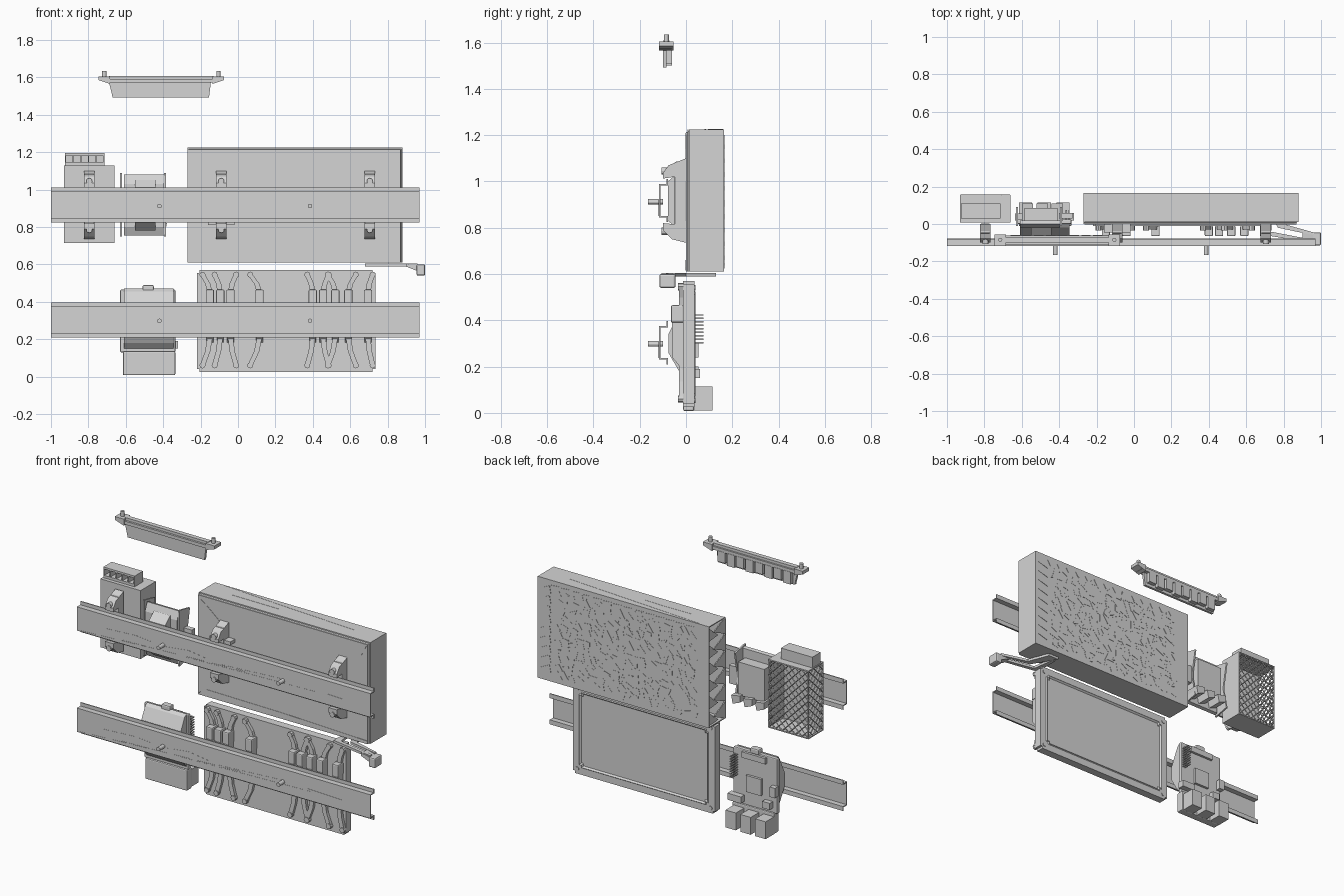
import bpy, bmesh, math, random
from mathutils import Vector

random.seed(4)
grey = bpy.data.materials.new("light grey")
grey.diffuse_color = (0.66, 0.66, 0.66, 1)


def finish(name, bm):
    bmesh.ops.recalc_face_normals(bm, faces=bm.faces)
    me = bpy.data.meshes.new(name)
    bm.to_mesh(me)
    bm.free()
    me.materials.append(grey)
    ob = bpy.data.objects.new(name, me)
    bpy.context.collection.objects.link(ob)
    return ob


def add_box(bm, x0, x1, y0, y1, z0, z1):
    for v in bmesh.ops.create_cube(bm, size=1)["verts"]:
        v.co = Vector(((x0 + x1) / 2 + v.co.x * (x1 - x0), (y0 + y1) / 2 + v.co.y * (y1 - y0),
                       (z0 + z1) / 2 + v.co.z * (z1 - z0)))


def boxes(name, items, bevel=0):
    bm = bmesh.new()
    for it in items:
        add_box(bm, *it)
    ob = finish(name, bm)
    if bevel:
        m = ob.modifiers.new("bevel", "BEVEL")
        m.width, m.segments = bevel, 2
    return ob


def add_prism(bm, pts, axis, a, b):
    """Extrude a 2D outline along an axis: x takes (y,z), y takes (x,z), z takes (x,y)."""
    def place(p, t):
        return {"x": (t, p[0], p[1]), "y": (p[0], t, p[1]), "z": (p[0], p[1], t)}[axis]
    lo = [bm.verts.new(place(p, a)) for p in pts]
    hi = [bm.verts.new(place(p, b)) for p in pts]
    bm.faces.new(lo)
    bm.faces.new(hi[::-1])
    for i in range(len(pts)):
        j = (i + 1) % len(pts)
        bm.faces.new((lo[i], lo[j], hi[j], hi[i]))


def prisms(name, items):
    bm = bmesh.new()
    for it in items:
        add_prism(bm, *it)
    return finish(name, bm)


def circle(cx, cy, r, n=12):
    return [(cx + r * math.cos(math.tau * i / n), cy + r * math.sin(math.tau * i / n)) for i in range(n)]


def mounting_rail(zc, label):
    # hat-shaped rail: web, two legs and two lips facing back
    boxes(label + "_rail", [(-1, 0.97, -0.117, -0.110, zc - 0.072, zc + 0.072)] +
          [(-1, 0.97, -0.117, -0.078, zc + s * 0.069 - 0.003, zc + s * 0.069 + 0.003) for s in (-1, 1)] +
          [(-1, 0.97, -0.084, -0.078, zc + s * 0.081 - 0.012, zc + s * 0.081 + 0.012) for s in (-1, 1)])
    # thin slot slivers on the web
    slots = [[(-0.98, -0.066), (0.35, -0.010), (-0.3, -0.034)], [(-0.82, -0.008), (-0.6, 0.004), (-0.5, -0.006)],
             [(-0.4, -0.010), (-0.25, 0.008), (-0.12, -0.010)], [(-0.05, -0.02), (0.38, 0.004), (0.78, -0.01)],
             [(-0.7, -0.048), (0.6, -0.014), (0.2, -0.03)]]
    prisms(label + "_rail_slots", [([(x, zc + z) for x, z in s], "y", -0.118, -0.116) for s in slots])
    # mounting screws
    for x in (-0.42, 0.385):
        prisms(label + "_rail_screw", [(circle(x, zc - 0.005, 0.012), "y", -0.165, -0.10)])


mounting_rail(0.917, "upper")
mounting_rail(0.303, "lower")

# large power unit: shell, open on the left
x0, x1, z0, z1 = -0.27, 0.88, 0.61, 1.225
bm = bmesh.new()
add_box(bm, x0, x1, 0.0, 0.165, z0, z1)
edges = [e for e in bm.edges if all(v.co.y < 0.01 for v in e.verts) and
         (all(v.co.x > 0 for v in e.verts) or all(v.co.z > 1 for v in e.verts))]
bmesh.ops.bevel(bm, geom=edges, offset=0.012, segments=3, affect="EDGES")
bmesh.ops.delete(bm, geom=[f for f in bm.faces if f.calc_center_median().x < x0 + 0.001], context="FACES")
finish("power_unit_shell", bm).modifiers.new("wall", "SOLIDIFY").thickness = 0.008
# triangular vent teeth down the open side
step = (z1 - z0) / 6
prisms("vent_teeth", [([(0.006, z0 + i * step), (0.006, z0 + (i + 1) * step), (0.12, z0 + (i + 0.5) * step)],
                       "x", x0, x0 + 0.006) for i in range(6)] +
       [([(0.16, z0 + i * step), (0.16, z0 + (i + 0.9) * step), (0.06, z0 + (i + 0.1) * step)],
         "x", x0 + 0.012, x0 + 0.018) for i in range(6)])
# ragged perforation plates on the back
tris = []
for i in range(20):
    for j in range(11):
        c = (-0.16 + i * 0.047 + random.uniform(-.015, .015), 0.67 + j * 0.048 + random.uniform(-.015, .015))
        a = random.uniform(0, math.tau)
        tris.append(([(c[0] + r * math.cos(a + t), c[1] + r * math.sin(a + t))
                      for r, t in ((0.034, 0), (0.02, 1.6), (0.028, 3.6))], "y", 0.164, 0.166 + random.random() * .001))
prisms("back_perforations", tris)
prisms("back_edge_teeth", [([(0.79, 0.66 + i * 0.06), (0.86, 0.68 + i * 0.06), (0.80, 0.71 + i * 0.06)],
                            "y", 0.164, 0.167) for i in range(9)] +
       [([(-0.18 + i * 0.07, 1.20), (-0.12 + i * 0.07, 1.195), (-0.14 + i * 0.07, 1.165)], "y", 0.164, 0.167)
        for i in range(14)])
# fine creases on the front and top
prisms("front_creases", [([(-0.26, 1.20), (-0.12, 1.09), (-0.20, 1.157)], "y", -0.002, 0.002),
                         ([(-0.265, 0.615), (-0.225, 0.66), (-0.235, 0.655)], "y", -0.002, 0.002),
                         ([(-0.21, 0.654), (0.87, 0.63), (0.3, 0.648)], "y", -0.002, 0.002),
                         ([(0.82, 1.17), (0.865, 1.21), (0.83, 1.14)], "y", -0.002, 0.002)])
prisms("top_creases", [([(-0.2, 0.16), (0.72, 0.095), (0.2, 0.128)], "z", z1 - 0.002, z1 + 0.001),
                       ([(-0.1, 0.083), (0.22, 0.081), (0.1, 0.086)], "z", z1 - 0.002, z1 + 0.001)])

# rail clips for the two upper units
for x in (-0.795, -0.09, 0.705):
    w = 0.028
    boxes("upper_clip_body", [(x - w, x + w, -0.05, 0.002, 0.755, 1.085)], 0.006)
    prisms("upper_clip_hooks", [
        ([(-0.05, 1.02), (-0.10, 1.012), (-0.10, 1.035), (-0.075, 1.07), (0, 1.10), (0, 1.0)], "x", x - w, x + w),
        ([(-0.05, 0.815), (-0.10, 0.82), (-0.10, 0.79), (-0.06, 0.75), (0, 0.735), (0, 0.83)], "x", x - w, x + w),
        (circle(x, 1.045, 0.016), "y", -0.106, -0.05), (circle(x, 0.785, 0.016), "y", -0.106, -0.05)])
boxes("clip_side_arm", [(-0.16, -0.02, -0.045, 0, 0.99, 1.01), (-0.16, -0.02, -0.045, 0, 0.81, 0.83)])

# small power unit, hollow behind a lattice cage
boxes("small_power_body", [(-0.93, -0.66, 0.008, 0.016, 0.715, 1.13), (-0.668, -0.66, 0.01, 0.155, 0.715, 1.13),
                           (-0.93, -0.66, 0.01, 0.155, 1.122, 1.13), (-0.93, -0.66, 0.01, 0.155, 0.715, 0.722)])


def lattice(name, origin, u, v, nu, nv):
    """Panel of diamond cells turned into a wire cage."""
    bm = bmesh.new()
    bmesh.ops.create_grid(bm, x_segments=nu, y_segments=nv, size=0.5)
    bmesh.ops.poke(bm, faces=bm.faces[:])
    bmesh.ops.dissolve_edges(bm, edges=[e for e in bm.edges if len(e.link_faces) == 2 and
                             (abs(e.verts[0].co.x - e.verts[1].co.x) < 1e-4 or
                              abs(e.verts[0].co.y - e.verts[1].co.y) < 1e-4)], use_verts=False)
    o, u, v = Vector(origin), Vector(u), Vector(v)
    for p in bm.verts:
        p.co = o + u * (p.co.x + 0.5) + v * (p.co.y + 0.5)
    m = finish(name, bm).modifiers.new("wire", "WIREFRAME")
    m.thickness = 0.009
    m.use_even_offset = False


lattice("back_cage", (-0.928, 0.152, 0.718), (0.265, 0, 0), (0, 0, 0.408), 6, 9)
lattice("side_cage", (-0.927, 0.01, 0.718), (0, 0.142, 0), (0, 0, 0.408), 3, 9)
# screw terminals on top
boxes("terminal_block", [(-0.925, -0.715, 0.03, 0.11, 1.125, 1.145), (-0.925, -0.715, 0.085, 0.11, 1.14, 1.185),
                         (-0.925, -0.715, 0.03, 0.11, 1.183, 1.195)] +
      [(-0.925 + i * 0.0408, -0.919 + i * 0.0408, 0.03, 0.11, 1.14, 1.19) for i in range(6)])

# converter between the two power units
prisms("converter_body", [([(-0.02, 0.80), (0.0, 0.755), (0.02, 0.76), (0.02, 1.075), (0.0, 1.08), (-0.02, 1.03)],
                           "x", -0.61, -0.395)])
boxes("converter_block", [(-0.585, -0.41, 0.015, 0.085, 0.82, 1.02), (-0.40, -0.33, 0.03, 0.06, 0.86, 0.97)])
# flared side fins and standing top lugs
prisms("converter_fins", [([(-0.01, 0.75), (0.09, 0.77), (0.06, 0.91), (0.09, 1.07), (-0.01, 1.09)], "x", a, a + 0.01)
                          for a in (-0.63, -0.395)] +
       [([(a, 0.79), (a + 0.05, 0.77), (a + 0.06, 0.82), (a, 0.83)], "y", 0.02, 0.11) for a in (-0.60, -0.52, -0.44)])
prisms("converter_clip", [([(-0.02, 0.78), (-0.078, 0.83), (-0.078, 1.0), (-0.02, 1.05)], "x", -0.55, -0.44)])

# display panel, with a raised rim and recessed screen on the back
X0, X1, Z0, Z1 = -0.22, 0.735, 0.025, 0.57
bm = bmesh.new()
add_box(bm, X0, X1, -0.012, 0.036, Z0, Z1)
bmesh.ops.bevel(bm, geom=[e for e in bm.edges if abs(e.verts[0].co.y - e.verts[1].co.y) > 0.03],
                offset=0.015, segments=2, affect="EDGES")
bm.normal_update()
back = [f for f in bm.faces if f.normal.y > 0.9]
for thick, depth in ((0.06, 0), (0.006, 0.005), (0.012, -0.01)):
    bmesh.ops.inset_region(bm, faces=back, thickness=thick, depth=depth)
finish("display_panel", bm)
# corner screws on the panel back
prisms("panel_screws", [(circle(x, z, 0.012), "y", 0.03, 0.04)
                        for x in (X0 + 0.03, X1 - 0.03) for z in (Z0 + 0.03, Z1 - 0.03)])
# bent cable legs and blocks on the panel front
for x, lean in ((-0.15, -0.04), (-0.095, -0.03), (-0.04, 0.03), (0.115, -0.05), (0.40, -0.03),
                (0.455, 0.03), (0.52, -0.04), (0.59, 0.04), (0.695, 0.025)):
    boxes("panel_connector", [(x - 0.022, x + 0.022, -0.065, -0.01, 0.39, 0.465)], 0.006)
    prisms("panel_connector_lower", [([(-0.01, 0.18), (-0.06, 0.24), (-0.06, 0.40), (-0.01, 0.40)],
                                      "x", x - 0.018, x + 0.018)])
    legs = []
    for top, end in ((0.45, 0.545), (0.21, 0.06)):
        mid = (top + end) / 2
        for pa, pb in (((x, top), (x + lean * 0.3, mid)), ((x + lean * 0.3, mid), (x + lean, end))):
            legs.append(([(pa[0] - 0.014, pa[1]), (pa[0] + 0.014, pa[1]), (pb[0] + 0.014, pb[1]),
                          (pb[0] - 0.014, pb[1])], "y", -0.03, -0.01))
        legs.append((circle(x + lean, end, 0.016, 8), "y", -0.034, -0.01))
    prisms("panel_legs", legs)

# controller board with its front housing
boxes("controller_board", [(-0.63, -0.335, 0.0, 0.025, 0.13, 0.465),
                           (-0.615, -0.335, -0.012, 0.035, 0.008, 0.135)], 0.006)
prisms("controller_housing", [([(0.0, 0.15), (-0.03, 0.18), (-0.076, 0.26), (-0.076, 0.34), (-0.02, 0.455),
                                (0.0, 0.47)], "x", -0.61, -0.345)])
boxes("controller_top_lug", [(-0.51, -0.45, -0.01, 0.03, 0.455, 0.49)], 0.008)
# port boxes at the foot
boxes("port_boxes", [(c - 0.035, c + 0.035, 0.03, 0.115, 0.01, 0.115) for c in (-0.58, -0.48, -0.38)])
# chips, pins and edge sockets
boxes("board_chips", [(-0.53, -0.43, 0.02, 0.04, 0.22, 0.32), (-0.60, -0.55, 0.02, 0.055, 0.16, 0.20),
                      (-0.41, -0.32, 0.02, 0.06, 0.15, 0.19), (-0.635, -0.60, 0.02, 0.055, 0.24, 0.30),
                      (-0.56, -0.40, 0.02, 0.04, 0.42, 0.455)])
boxes("board_pins", [(x, x + 0.006, 0.02, 0.075, 0.30 + i * 0.015, 0.306 + i * 0.015)
                     for i in range(9) for x in (-0.365, -0.35)])

# long header bar floating at the top
prisms("header_front_plate", [([(-0.69, 1.575), (-0.67, 1.492), (-0.155, 1.492), (-0.145, 1.575)],
                               "y", -0.10, -0.085)])
boxes("header_bar", [(-0.71, -0.11, -0.112, -0.062, 1.572, 1.592), (-0.69, -0.13, -0.10, -0.072, 1.59, 1.608)])
boxes("header_sockets", [(-0.66 + i * 0.063, -0.61 + i * 0.063, -0.09, -0.06, 1.50 + 0.01 * (i % 2), 1.575)
                         for i in range(8)])
for s in (-1, 1):
    c = -0.41 + s * 0.305
    prisms("header_ear", [([(c - s * 0.03, 1.565), (c + s * 0.03, 1.585), (c + s * 0.03, 1.605),
                            (c - s * 0.03, 1.605)], "y", -0.117, -0.055),
                          (circle(c, -0.085, 0.011), "z", 1.60, 1.635)])

# bent support arm under the large unit
prisms("support_arm", [([(0.68, 0.13), (0.75, 0.13), (0.80, 0.0), (0.96, -0.045), (0.96, -0.06), (0.77, -0.02)],
                        "z", 0.590, 0.605),
                       ([(0.70, -0.035), (0.96, -0.085), (0.96, -0.105), (0.68, -0.055)], "z", 0.590, 0.605),
                       ([(0.68, 0.10), (0.70, 0.10), (0.72, -0.04), (0.68, -0.055)], "z", 0.590, 0.605),
                       ([(0.90, 0.605), (0.97, 0.595), (0.97, 0.56), (0.90, 0.588)], "y", -0.105, -0.045)])
boxes("support_arm_end", [(0.955, 1.0, -0.115, -0.045, 0.54, 0.60)], 0.008)
